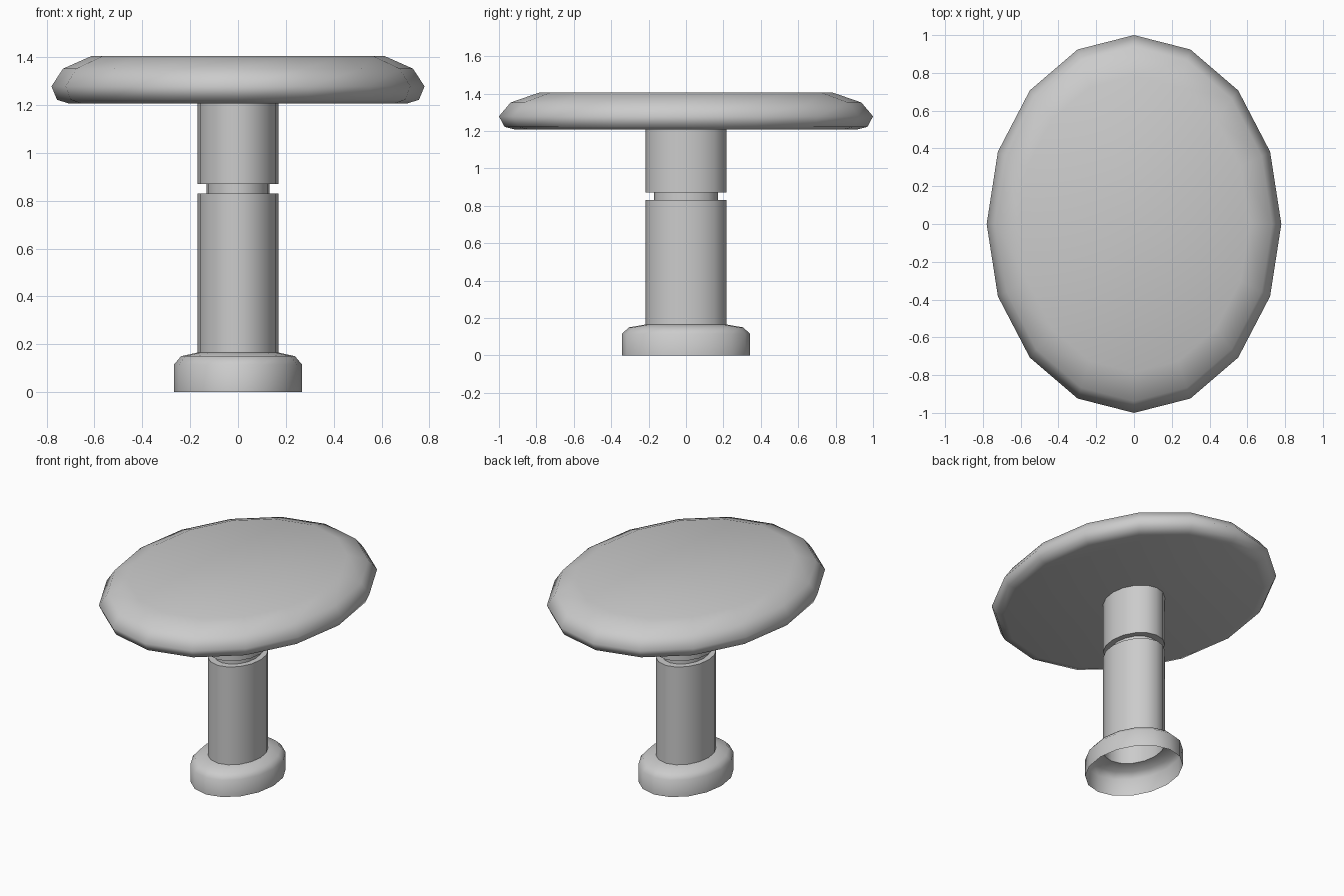
import bpy, bmesh, math

if "Cube" in bpy.data.objects:
    bpy.data.objects.remove(bpy.data.objects["Cube"])

SIDES = 16
RATIO = 0.78  # width over length of every oval section


def oval_lathe(name, profile):
    """Spin (radius, z) points around z into an oval shell; radius 0 makes a pole."""
    bm = bmesh.new()
    rings = []
    for r, z in profile:
        if r == 0:
            rings.append([bm.verts.new((0, 0, z))] * SIDES)
        else:
            rings.append([bm.verts.new((RATIO * r * math.cos(2 * math.pi * i / SIDES),
                                        r * math.sin(2 * math.pi * i / SIDES), z))
                          for i in range(SIDES)])
    for a, b in zip(rings, rings[1:]):
        for i in range(SIDES):
            j = (i + 1) % SIDES
            quad = list(dict.fromkeys((a[i], a[j], b[j], b[i])))
            bm.faces.new(quad)
    mesh = bpy.data.meshes.new(name)
    bm.to_mesh(mesh)
    bm.free()
    obj = bpy.data.objects.new(name, mesh)
    bpy.context.collection.objects.link(obj)
    bpy.ops.object.select_all(action='DESELECT')
    obj.select_set(True)
    bpy.context.view_layer.objects.active = obj
    bpy.ops.object.shade_smooth_by_angle(angle=math.radians(76))
    return obj


# Hollow pedestal: flared foot, column, groove, upper column
oval_lathe("pedestal", [
    (0.343, 0), (0.343, 0.115), (0.305, 0.15), (0.217, 0.165),
    (0.217, 0.83), (0.17, 0.83), (0.17, 0.87), (0.217, 0.87), (0.217, 1.207)])

# Oval top with rounded rim
oval_lathe("table_top", [
    (0, 1.207), (0.91, 1.207), (0.97, 1.222), (1.0, 1.278),
    (0.938, 1.352), (0.785, 1.405), (0, 1.405)])
